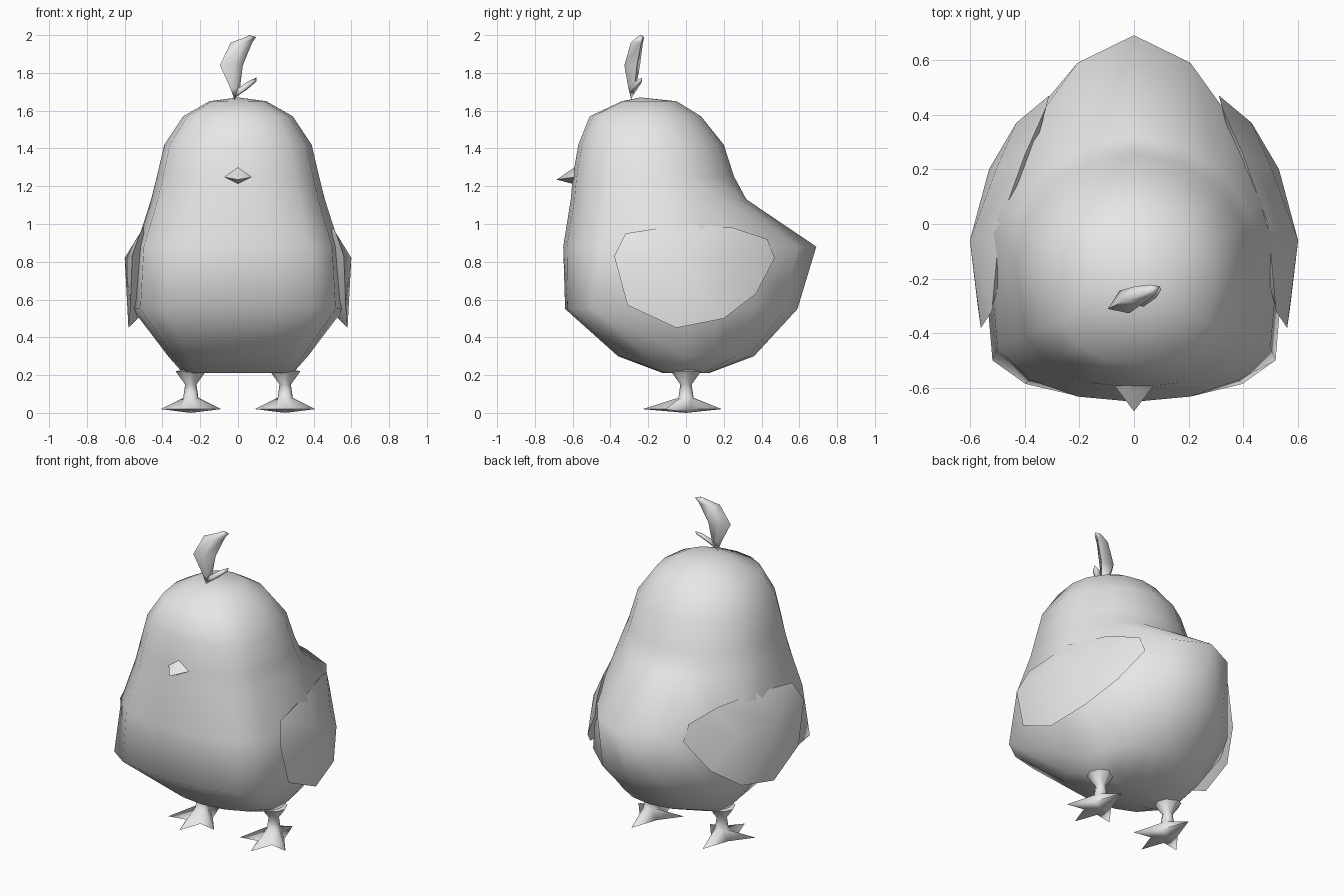
import bpy, bmesh, math
from mathutils import Vector

if "Cube" in bpy.data.objects:
    bpy.data.objects.remove(bpy.data.objects["Cube"], do_unlink=True)

grey = bpy.data.materials.new("plain_grey")
grey.use_nodes = True
grey.diffuse_color = (0.8, 0.8, 0.8, 1)
grey.node_tree.nodes["Principled BSDF"].inputs["Base Color"].default_value = (0.8, 0.8, 0.8, 1)


def finish(name, bm, angle=180):
    bmesh.ops.recalc_face_normals(bm, faces=bm.faces)
    mesh = bpy.data.meshes.new(name)
    bm.to_mesh(mesh)
    bm.free()
    mesh.materials.append(grey)
    obj = bpy.data.objects.new(name, mesh)
    bpy.context.collection.objects.link(obj)
    bpy.ops.object.select_all(action="DESELECT")
    obj.select_set(True)
    bpy.context.view_layer.objects.active = obj
    bpy.ops.object.shade_smooth_by_angle(angle=math.radians(angle))
    return obj


def loft(name, rings, start, end, angle=180):
    """Skin a stack of equal rings and close both ends on a point."""
    bm = bmesh.new()
    loops = [[bm.verts.new(p) for p in ring] for ring in rings]
    n = len(loops[0])
    first, last = bm.verts.new(start), bm.verts.new(end)
    for i in range(n):
        j = (i + 1) % n
        for a, b in zip(loops, loops[1:]):
            bm.faces.new((a[i], a[j], b[j], b[i]))
        bm.faces.new((first, loops[0][j], loops[0][i]))
        bm.faces.new((last, loops[-1][i], loops[-1][j]))
    return finish(name, bm, angle)


def body_ring(z, front, back, width, mid, blunt, point):
    """Oval that is blunt in front and pointed toward the tail."""
    ring = []
    for k in range(16):
        t = math.tau * k / 16
        c, s = math.cos(t), math.sin(t)
        if abs(c) < 1e-6:
            y = mid
        elif c < 0:
            y = mid + (front - mid) * abs(c) ** blunt
        else:
            y = mid + (back - mid) * c ** point
        ring.append((width * s, y, z))
    return ring


# Body and head: height, front, back, half width, middle, bluntness, pointedness
body = [
    (0.21, -0.12, 0.12, 0.29, 0, 0.8, 0.8),
    (0.30, -0.36, 0.36, 0.37, 0, 0.6, 0.9),
    (0.55, -0.64, 0.59, 0.56, 0, 0.26, 1.4),
    (0.88, -0.65, 0.69, 0.54, 0, 0.38, 2.0),
    (1.13, -0.61, 0.32, 0.46, -0.1, 0.5, 1.1),
    (1.25, -0.60, 0.255, 0.43, -0.16, 0.6, 1),
    (1.42, -0.57, 0.20, 0.39, -0.18, 0.65, 1),
    (1.57, -0.51, 0.08, 0.29, -0.2, 0.7, 1),
    (1.65, -0.34, -0.05, 0.15, -0.2, 0.9, 1),
]
loft("body", [body_ring(*r) for r in body], (0, 0, 0.21), (0, -0.24, 1.67))

# Beak
bm = bmesh.new()
tip = bm.verts.new((0, -0.685, 1.235))
base = [bm.verts.new(p) for p in ((0, -0.59, 1.3), (0.08, -0.58, 1.25),
                                  (0, -0.59, 1.21), (-0.08, -0.58, 1.25))]
for a, b in zip(base, base[1:] + base[:1]):
    bm.faces.new((tip, a, b))
bm.faces.new(base)
finish("beak", bm, 70)

# Wings: curved shells whose inner side sinks into the body
wing = [(0.52, -0.32, 0.95), (0.56, -0.38, 0.83), (0.57, -0.31, 0.57),
        (0.58, -0.05, 0.45), (0.53, 0.20, 0.50), (0.43, 0.37, 0.63),
        (0.31, 0.47, 0.82), (0.32, 0.43, 0.92), (0.40, 0.25, 0.98),
        (0.49, 0.00, 1.00), (0.60, -0.06, 0.82), (0.50, 0.21, 0.80)]
for side, label in ((1, "left"), (-1, "right")):
    bm = bmesh.new()
    for x, y, z in wing:
        bm.verts.new((side * x, y, z))
    bmesh.ops.convex_hull(bm, input=bm.verts)
    finish(label + "_wing", bm, 75)

# Legs with four-toed feet
toes = [(0, 0.19), (0.06, 0.02), (0.16, -0.11), (0.05, -0.09),
        (0, -0.23), (-0.05, -0.09), (-0.16, -0.11), (-0.06, 0.02)]
for side, label in ((1, "left"), (-1, "right")):
    cx = side * 0.25
    rings = [[(cx + x, y, 0.02) for x, y in toes]]
    for r, z in ((0.04, 0.08), (0.03, 0.15), (0.08, 0.22)):
        rings.append([(cx + r * math.sin(math.tau * k / 8),
                       r * math.cos(math.tau * k / 8), z) for k in range(8)])
    loft(label + "_leg", rings, (cx, 0, 0), (cx, 0, 0.24), 100)


# Head feathers: each section is a centre, a half width and a half thickness
def feather(name, sections, root, tip):
    wide, thick = Vector((0.92, 0.38, 0)), Vector((-0.38, 0.92, 0))
    rings = []
    for centre, w, t in sections:
        c = Vector(centre)
        rings.append([c + wide * w, c + thick * t, c - wide * w, c - thick * t])
    loft(name, rings, root, tip, 100)


feather("large_feather",
        [((-0.015, -0.285, 1.72), 0.028, 0.022),
         ((-0.035, -0.285, 1.84), 0.066, 0.045),
         ((0.018, -0.26, 1.96), 0.062, 0.035),
         ((0.07, -0.24, 1.99), 0.03, 0.02)],
        (-0.02, -0.29, 1.66), (0.06, -0.24, 2.0))
feather("small_feather",
        [((0.025, -0.28, 1.715), 0.03, 0.025),
         ((0.075, -0.25, 1.755), 0.025, 0.02)],
        (-0.02, -0.29, 1.665), (0.098, -0.235, 1.775))
